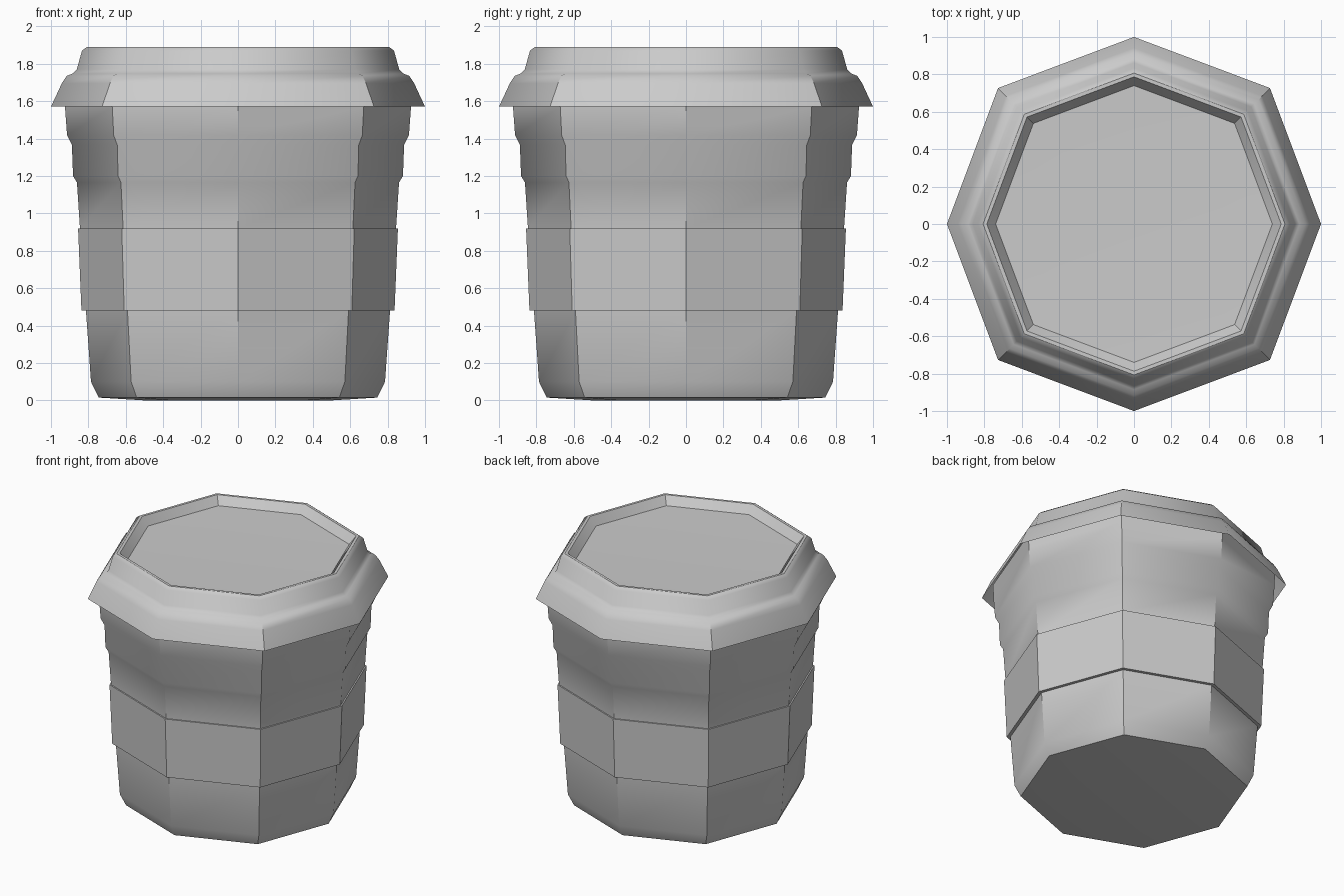
import bpy, bmesh, math

if "Cube" in bpy.data.objects:
    bpy.data.objects.remove(bpy.data.objects["Cube"])

SIDES = 8
DIAG = 1.028  # corners on the diagonals sit slightly further out


def lathe(name, profile):
    """Turn a (radius, height) profile into an eight-sided shell."""
    bm = bmesh.new()
    rings = []
    for r, z in profile:
        if r == 0:
            rings.append([bm.verts.new((0, 0, z))] * SIDES)
            continue
        ring = []
        for i in range(SIDES):
            a = 2 * math.pi * i / SIDES
            k = r * (DIAG if i % 2 else 1)
            ring.append(bm.verts.new((k * math.cos(a), k * math.sin(a), z)))
        rings.append(ring)
    for lo, hi in zip(rings, rings[1:]):
        for i in range(SIDES):
            j = (i + 1) % SIDES
            quad = [lo[i], lo[j], hi[j], hi[i]]
            bm.faces.new(list(dict.fromkeys(quad)))
    mesh = bpy.data.meshes.new(name)
    bm.to_mesh(mesh)
    bm.free()
    obj = bpy.data.objects.new(name, mesh)
    bpy.context.collection.objects.link(obj)
    bpy.ops.object.select_all(action='DESELECT')
    obj.select_set(True)
    bpy.context.view_layer.objects.active = obj
    bpy.ops.object.shade_smooth_by_angle(angle=math.radians(38))
    return obj


# Tapered cup with two stepped ribs, running up inside the lid
lathe("cup_body", [
    (0, 0), (0.5, 0.0), (0.745, 0.015), (0.786, 0.10), (0.813, 0.48),
    (0.845, 0.92), (0.861, 1.165), (0.882, 1.2), (0.888, 1.365),
    (0.914, 1.417), (0.925, 1.57), (0.927, 1.67)])

# Band wrapped round the middle of the cup
lathe("sleeve", [(0.813, 0.48), (0.837, 0.48), (0.855, 0.92), (0.845, 0.92)])

# Flared lid with a raised rim and recessed top
lathe("lid", [
    (1.0, 1.57), (0.942, 1.695), (0.916, 1.735), (0.885, 1.747),
    (0.862, 1.77), (0.834, 1.87), (0.807, 1.89), (0.787, 1.89),
    (0.74, 1.83), (0.51, 1.825), (0, 1.825)])
